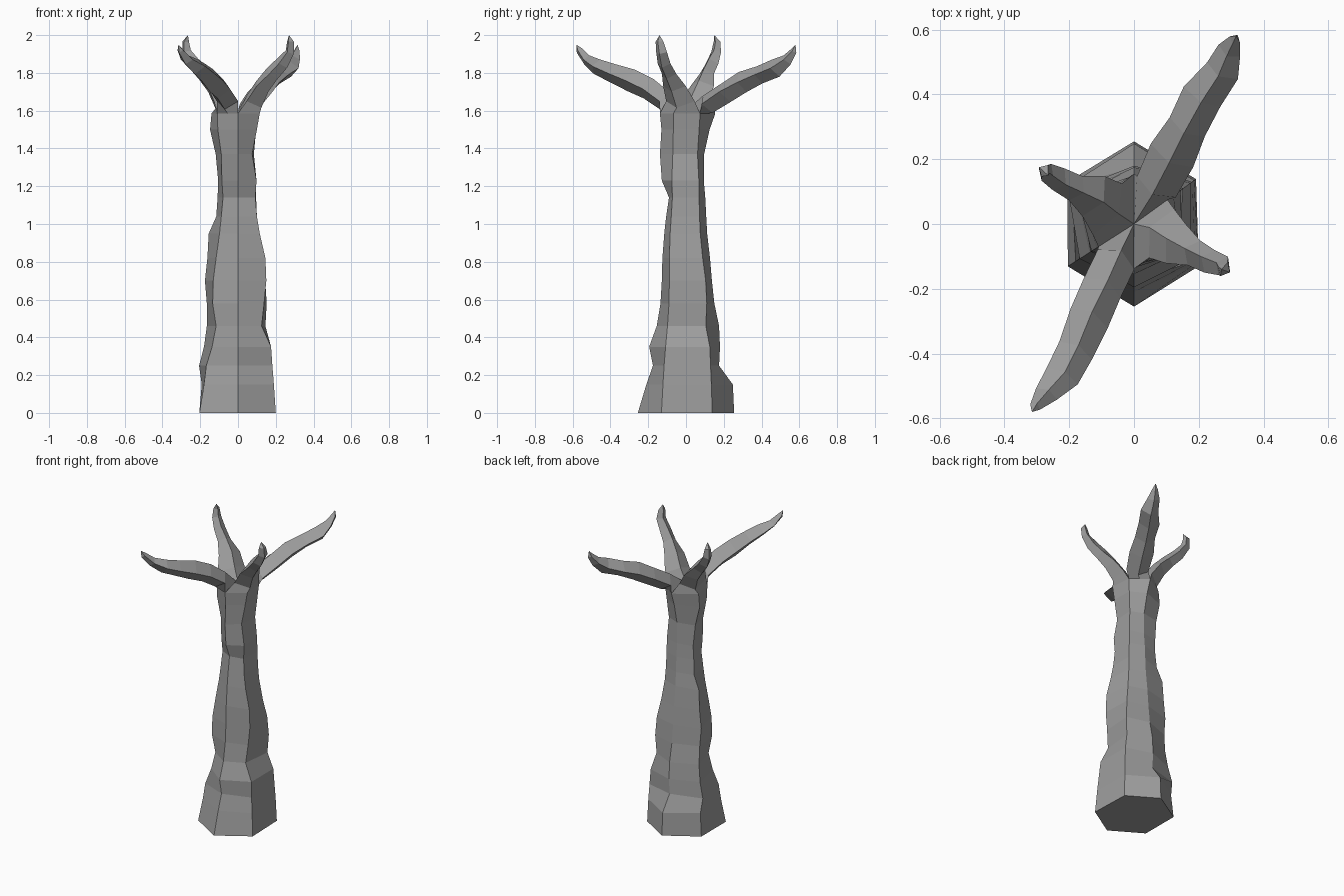
import bpy, bmesh, math, random
from mathutils import Vector

random.seed(4)

bark = bpy.data.materials.new("grey_bark")
bark.diffuse_color = (0.34, 0.34, 0.34, 1)


def loft(name, rings, tip=None, base=False):
    """Skin a list of point rings, optionally with a base face and a pointed end."""
    bm = bmesh.new()
    loops = [[bm.verts.new(p) for p in ring] for ring in rings]
    n = len(loops[0])
    for a, b in zip(loops, loops[1:]):
        for i in range(n):
            j = (i + 1) % n
            bm.faces.new((a[i], a[j], b[j], b[i]))
    if base:
        bm.faces.new(loops[0][::-1])
    if tip is not None:
        apex = bm.verts.new(tip)
        for i in range(n):
            bm.faces.new((loops[-1][i], loops[-1][(i + 1) % n], apex))
    mesh = bpy.data.meshes.new(name)
    bm.to_mesh(mesh)
    bm.free()
    mesh.materials.append(bark)
    obj = bpy.data.objects.new(name, mesh)
    bpy.context.collection.objects.link(obj)
    return obj


# Trunk: height, left x, right x, front y, back y, corner y,
# then the x + y reach of the front left and back right corners
profile = [
    (0.00, -0.205, 0.200, -0.255, 0.255, 0.130, 0.335, 0.330),
    (0.15, -0.192, 0.190, -0.210, 0.248, 0.122, 0.295, 0.320),
    (0.25, -0.206, 0.182, -0.175, 0.175, 0.116, 0.275, 0.310),
    (0.35, -0.180, 0.175, -0.195, 0.180, 0.108, 0.225, 0.300),
    (0.46, -0.165, 0.125, -0.155, 0.175, 0.098, 0.190, 0.250),
    (0.58, -0.165, 0.138, -0.135, 0.150, 0.090, 0.220, 0.262),
    (0.70, -0.175, 0.150, -0.128, 0.137, 0.088, 0.215, 0.248),
    (0.82, -0.162, 0.145, -0.125, 0.127, 0.088, 0.190, 0.210),
    (0.95, -0.155, 0.115, -0.115, 0.112, 0.084, 0.160, 0.180),
    (1.04, -0.115, 0.100, -0.105, 0.107, 0.078, 0.145, 0.170),
    (1.14, -0.108, 0.092, -0.090, 0.102, 0.072, 0.130, 0.165),
    (1.23, -0.105, 0.098, -0.128, 0.094, 0.075, 0.140, 0.162),
    (1.37, -0.118, 0.075, -0.138, 0.096, 0.070, 0.145, 0.145),
    (1.50, -0.148, 0.100, -0.130, 0.125, 0.067, 0.175, 0.165),
    (1.585, -0.140, 0.115, -0.138, 0.155, 0.066, 0.180, 0.178),
]
trunk_rings = [[Vector(p) for p in (
    (0, front, z), (right, -c, z), (br * 0.58, br * 0.42, z),
    (0, back, z), (left, c, z), (-fl * 0.61, -fl * 0.39, z))]
    for z, left, right, front, back, c, fl, br in profile]
loft("trunk", trunk_rings, base=True)

# Limbs share the trunk rim and meet in a fork at its middle
rim = trunk_rings[-1]
fork = Vector((0, 0, 1.6))


def limb(name, root, path):
    """Four-sided limb from a root ring along (x, y, z, half width, half height)."""
    pts = [Vector((0, 0, 1.55))] + [Vector(p[:3]) for p in path]
    flat = Vector((pts[-1].x, pts[-1].y, 0)).normalized()
    side = flat.cross(Vector((0, 0, 1)))
    rings = [root]
    for k in range(1, len(path)):
        t = (pts[k + 1] - pts[k - 1]).normalized()
        up = side.cross(t).normalized()
        w, h = path[k - 1][3:]
        ring = []
        for i in range(4):
            a = math.pi / 2 - math.tau * i / 4
            r = random.uniform(1.0, 1.25)   # knobbly bark
            ring.append(pts[k] + side * (math.cos(a) * w * r) + up * (math.sin(a) * h * r))
        rings.append(ring)
    loft(name, [ring[::-1] for ring in rings], pts[-1])


# Two long limbs
limb("back_limb", [fork, rim[2], (rim[2] + rim[3]) / 2, rim[3]], [
    (0.07, 0.115, 1.635, 0.066, 0.050),
    (0.12, 0.21, 1.70, 0.065, 0.050),
    (0.165, 0.30, 1.75, 0.058, 0.050),
    (0.215, 0.39, 1.79, 0.057, 0.046),
    (0.27, 0.475, 1.825, 0.048, 0.042),
    (0.295, 0.535, 1.87, 0.032, 0.028),
    (0.312, 0.57, 1.915, 0.016, 0.016),
    (0.315, 0.58, 1.95)])
limb("front_limb", [fork, rim[5], (rim[5] + rim[0]) / 2, rim[0]], [
    (-0.055, -0.11, 1.65, 0.062, 0.048),
    (-0.095, -0.20, 1.715, 0.056, 0.050),
    (-0.14, -0.29, 1.76, 0.055, 0.050),
    (-0.18, -0.39, 1.80, 0.052, 0.044),
    (-0.22, -0.47, 1.835, 0.052, 0.038),
    (-0.27, -0.525, 1.87, 0.032, 0.027),
    (-0.305, -0.565, 1.92, 0.016, 0.016),
    (-0.315, -0.58, 1.95)])

# Two short, steeper limbs
limb("right_limb", [fork, rim[0], rim[1], rim[2]], [
    (0.085, -0.03, 1.65, 0.080, 0.048),
    (0.13, -0.06, 1.73, 0.058, 0.042),
    (0.185, -0.09, 1.795, 0.041, 0.038),
    (0.235, -0.115, 1.85, 0.034, 0.034),
    (0.275, -0.13, 1.91, 0.028, 0.025),
    (0.278, -0.14, 1.965, 0.019, 0.017),
    (0.27, -0.14, 2.0)])
limb("left_limb", [fork, rim[3], rim[4], rim[5]], [
    (-0.08, 0.05, 1.65, 0.080, 0.048),
    (-0.125, 0.085, 1.73, 0.058, 0.042),
    (-0.18, 0.11, 1.795, 0.041, 0.038),
    (-0.235, 0.135, 1.85, 0.034, 0.034),
    (-0.27, 0.16, 1.91, 0.028, 0.025),
    (-0.275, 0.165, 1.965, 0.019, 0.017),
    (-0.265, 0.15, 2.0)])
